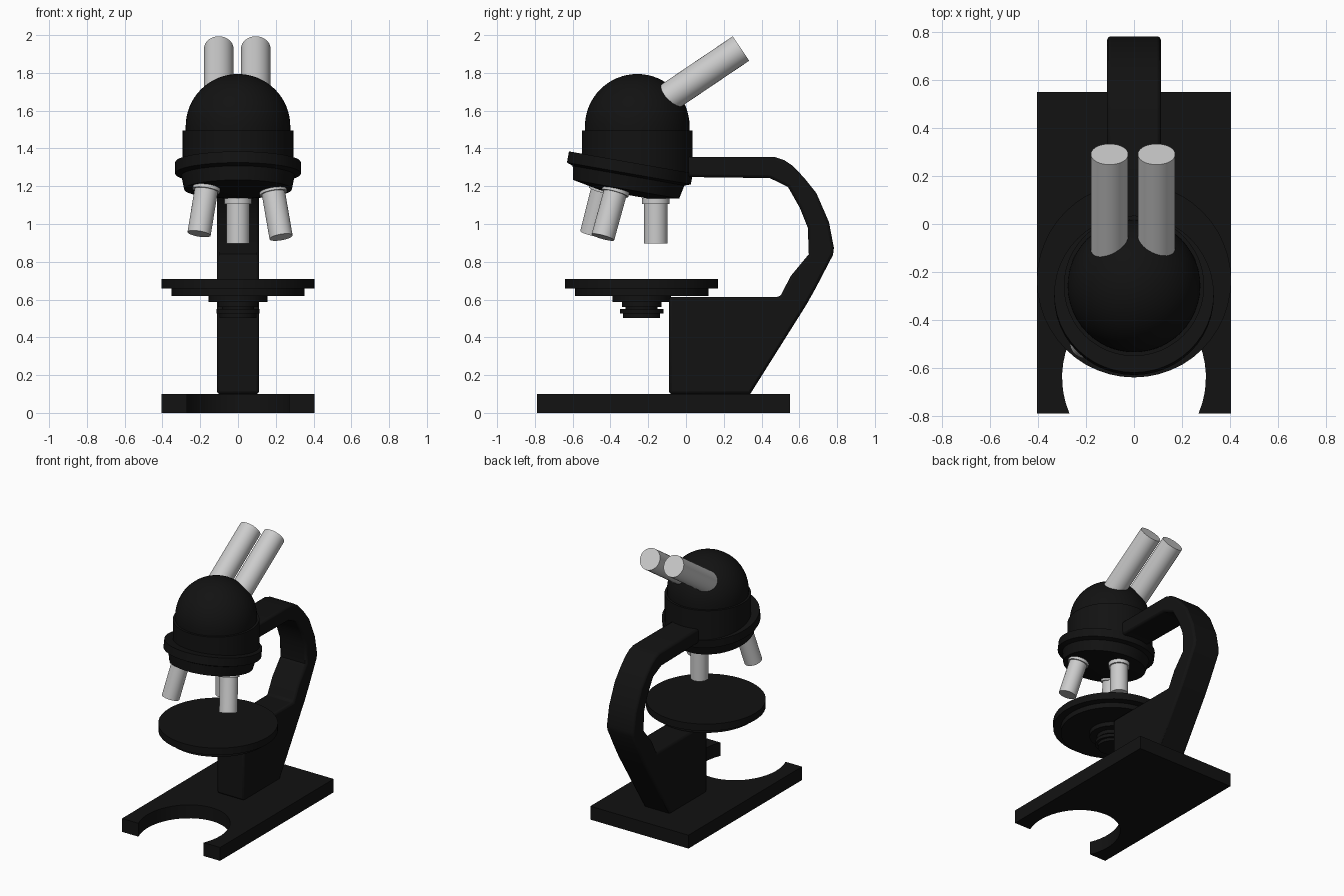
import bpy, bmesh
from math import sin, cos, pi, radians, sqrt, asin
from mathutils import Vector, Matrix

if "Cube" in bpy.data.objects:
    bpy.data.objects.remove(bpy.data.objects["Cube"])

black = bpy.data.materials.new("black_enamel")
black.diffuse_color = (0.006, 0.006, 0.006, 1)
black.use_nodes = True
black.node_tree.nodes["Principled BSDF"].inputs["Base Color"].default_value = black.diffuse_color


def finish(name, bm, mat=None, bevel=0):
    bmesh.ops.recalc_face_normals(bm, faces=bm.faces[:])
    me = bpy.data.meshes.new(name)
    bm.to_mesh(me)
    bm.free()
    ob = bpy.data.objects.new(name, me)
    bpy.context.collection.objects.link(ob)
    if mat:
        me.materials.append(mat)
    bpy.ops.object.select_all(action='DESELECT')
    ob.select_set(True)
    bpy.context.view_layer.objects.active = ob
    bpy.ops.object.shade_smooth_by_angle(angle=radians(35))
    if bevel:
        mod = ob.modifiers.new("soft_edges", 'BEVEL')
        mod.width, mod.segments = bevel, 2
        mod.limit_method, mod.angle_limit = 'ANGLE', radians(60)
    return ob


def prism(name, points, offset, mat, bevel=0):
    """Extrude a flat outline along an offset."""
    bm = bmesh.new()
    face = bm.faces.new([bm.verts.new(p) for p in points])
    res = bmesh.ops.extrude_face_region(bm, geom=[face], use_keep_orig=True)
    verts = [v for v in res["geom"] if isinstance(v, bmesh.types.BMVert)]
    bmesh.ops.translate(bm, verts=verts, vec=offset)
    return finish(name, bm, mat, bevel)


def lathe(name, profile, origin, axis=(0, 0, 1), mat=None, sides=48):
    """Spin (radius, height) points about an axis through origin."""
    bm = bmesh.new()
    vs = [bm.verts.new((r, 0, z)) for r, z in profile]
    edges = [bm.edges.new(p) for p in zip(vs, vs[1:])]
    bmesh.ops.spin(bm, geom=vs + edges, cent=(0, 0, 0), axis=(0, 0, 1),
                   angle=2 * pi, steps=sides, use_duplicate=False)
    bmesh.ops.remove_doubles(bm, verts=bm.verts[:], dist=1e-4)
    rot = Vector((0, 0, 1)).rotation_difference(Vector(axis)).to_matrix().to_4x4()
    bm.transform(Matrix.Translation(origin) @ rot)
    return finish(name, bm, mat)


# Base plate with an elliptical notch at the front
front, back, half = -0.79, 0.55, 0.405
nx, ny, nc = 0.30, 0.34, -0.64
a0 = asin((front - nc) / ny)
n = 32
outline = [(half, front, 0), (half, back, 0), (-half, back, 0), (-half, front, 0)]
for i in range(n + 1):
    a = (pi - a0) + (2 * a0 - pi) * i / n
    outline.append((nx * cos(a), nc + ny * sin(a), 0))
prism("base", outline, (0, 0, 0.10), black)

# Pillar and curved arm in one side profile (y, z)
arm = [(-0.09, 0.10), (0.34, 0.10), (0.64, 0.577), (0.69, 0.667), (0.778, 0.836),
       (0.783, 0.873), (0.757, 1.01), (0.69, 1.164), (0.625, 1.245), (0.566, 1.307),
       (0.52, 1.338), (0.47, 1.355), (-0.02, 1.355), (-0.02, 1.249), (0.444, 1.243),
       (0.54, 1.196), (0.603, 1.085), (0.645, 0.98), (0.65, 0.84), (0.555, 0.725),
       (0.497, 0.614), (-0.09, 0.614)]
prism("arm", [(-0.112, y, z) for y, z in arm], (0.224, 0, 0), black, 0.015)

# Round stage with stepped underside
lathe("stage", [(0, 0.71), (0.405, 0.71), (0.405, 0.658), (0.353, 0.658), (0.353, 0.62),
                (0.155, 0.62), (0.155, 0.588), (0, 0.588)], (0, -0.235, 0), mat=black)
# Condenser under the stage
lathe("condenser", [(0, 0.59), (0.105, 0.59), (0.105, 0.56), (0.085, 0.56), (0.085, 0.55),
                    (0.115, 0.55), (0.115, 0.525), (0.098, 0.525), (0.098, 0.503),
                    (0, 0.503)], (0, -0.235, 0), mat=black)

# Domed head
dome = [(0.277 * sin(t), 1.517 + 0.277 * cos(t)) for t in (pi / 2 * i / 16 for i in range(17))]
lathe("head", dome + [(0.277, 1.495), (0.293, 1.495), (0.293, 1.26), (0, 1.26)],
      (0, -0.258, 0), mat=black)

# Tilted revolving nosepiece
tilt = radians(10)
lathe("nosepiece", [(0, 0.03), (0.333, 0.03), (0.333, -0.03), (0.30, -0.042),
                    (0.285, -0.115), (0.135, -0.143), (0, -0.143)],
      (0, -0.297, 1.297), (0, sin(tilt), cos(tilt)), black)

# Three objective lenses, each from a bottom point to a top point
lenses = {"rear": ((0, -0.16, 0.897), (0, -0.16, 1.137)),
          "right": ((0.228, -0.44, 0.93), (0.183, -0.368, 1.19)),
          "left": ((-0.206, -0.50, 0.948), (-0.164, -0.435, 1.205))}
for side, (low, high) in lenses.items():
    d = Vector(high) - Vector(low)
    h = d.length
    lathe("objective_" + side, [(0, 0), (0.062, 0), (0.062, h - 0.03), (0.073, h - 0.03),
                                (0.073, h), (0.06, h), (0.06, h + 0.04), (0, h + 0.04)],
          low, d, sides=32)

# Pair of slanted eyepiece tubes
slope = radians(34)
axis = Vector((0, cos(slope), sin(slope)))
length = 0.50
for side, x in (("left", -0.102), ("right", 0.094)):
    start = Vector((x, 0.291, 1.929)) - axis * length
    lathe("eyepiece_" + side, [(0, 0), (0.078, 0), (0.078, length), (0, length)],
          start, axis, sides=32)
